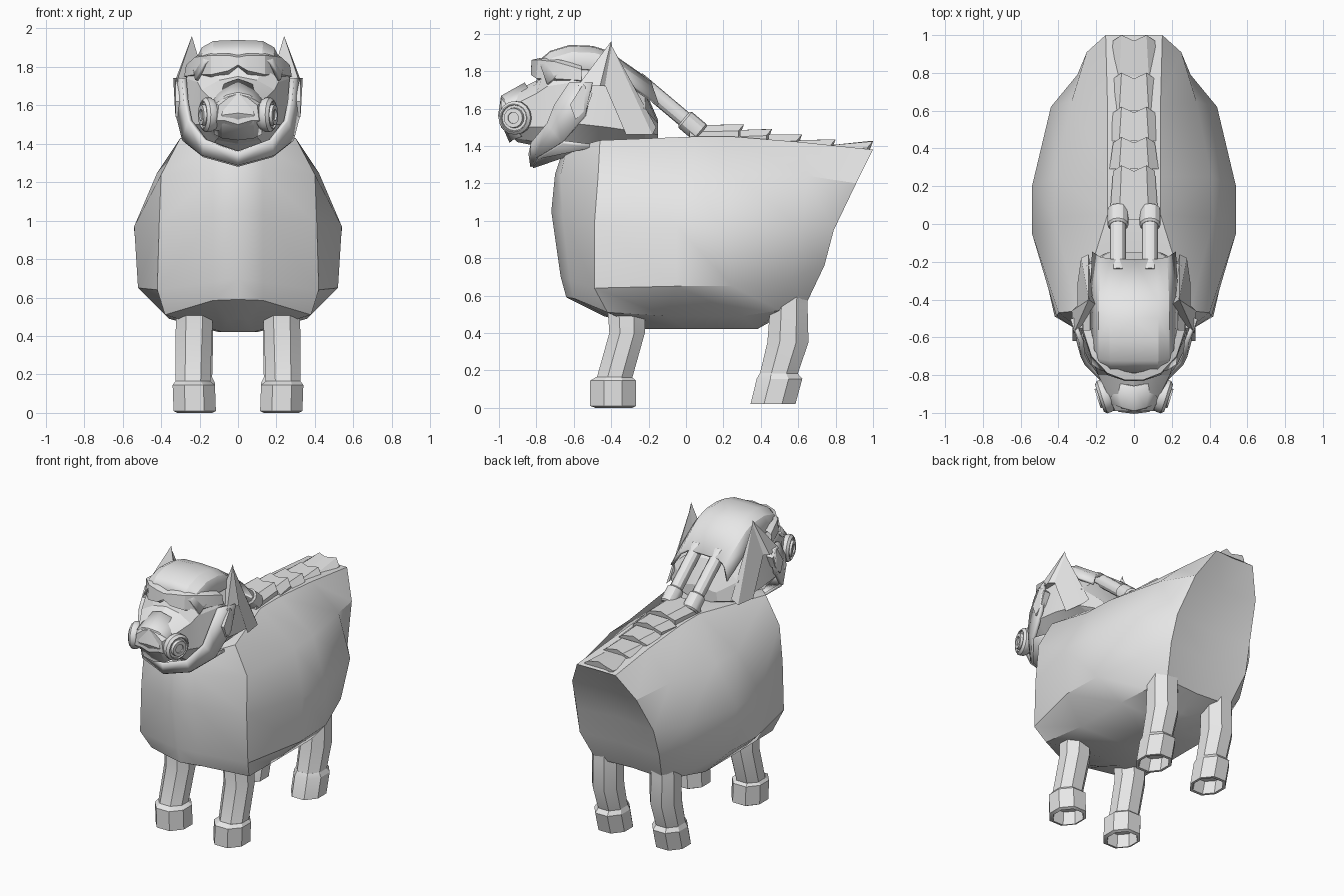
import bpy, bmesh, math
from mathutils import Vector, Matrix

grey = bpy.data.materials.new("light_grey")
grey.diffuse_color = (0.8, 0.8, 0.8, 1)


def make(name, verts, faces, angle=30, mirror=False, thick=0):
    me = bpy.data.meshes.new(name)
    bm = bmesh.new()
    vs = [bm.verts.new(v) for v in verts]
    for f in faces:
        bm.faces.new([vs[i] for i in f])
    bmesh.ops.remove_doubles(bm, verts=bm.verts, dist=1e-4)
    bmesh.ops.recalc_face_normals(bm, faces=bm.faces)
    bm.to_mesh(me)
    bm.free()
    ob = bpy.data.objects.new(name, me)
    bpy.context.collection.objects.link(ob)
    me.materials.append(grey)
    if mirror:
        m = ob.modifiers.new("mirror", 'MIRROR')
        m.use_clip = True
    if thick:
        s = ob.modifiers.new("thickness", 'SOLIDIFY')
        s.thickness = thick
        s.offset = 0
    bpy.context.view_layer.objects.active = ob
    ob.select_set(True)
    if angle:
        bpy.ops.object.shade_smooth_by_angle(angle=math.radians(angle))
    ob.select_set(False)
    return ob


def loft(name, rings, closed=True, caps=True, **kw):
    """Skin a list of equally long point rows."""
    n = len(rings[0])
    verts = [p for r in rings for p in r]
    faces = []
    for a in range(len(rings) - 1):
        for i in range(n if closed else n - 1):
            j = (i + 1) % n
            faces.append((a*n + i, a*n + j, a*n + n + j, a*n + n + i))
    if caps and closed:
        faces += [tuple(range(n)), tuple(range(len(verts) - n, len(verts)))]
    return make(name, verts, faces, **kw)


def lathe(name, profile, base, axis, seg=16, **kw):
    """Spin (radius, height) pairs round an axis."""
    rot = Vector(axis).to_track_quat('Z', 'Y')
    rings = [[Vector(base) + rot @ Vector((r*math.cos(t), r*math.sin(t), h))
              for t in (2*math.pi*i/seg for i in range(seg))] for r, h in profile]
    return loft(name, rings, **kw)


# body: rows run from the chest ridge round the flank to the rump, top to belly
row_top = [(0, -.66, 1.37), (.13, -.64, 1.38), (.30, -.46, 1.43), (.14, .05, 1.45),
           (.14, .25, 1.45), (.14, .62, 1.42), (.15, 1.0, 1.38), (0, .99, 1.38)]
row_shoulder = [(0, -.70, 1.25), (.13, -.67, 1.25), (.40, -.47, 1.24), (.42, .03, 1.25),
                (.41, .25, 1.25), (.33, .65, 1.24), (.25, .91, 1.2), (0, .88, 1.19)]
row_flank = [(0, -.72, 1.05), (.13, -.66, 1.03), (.41, -.49, .98), (.54, -.05, .97),
             (.54, .2, .95), (.44, .62, .96), (.30, .79, .95), (0, .75, .95)]
row_low = [(0, -.67, .70), (.13, -.62, .68), (.42, -.49, .64), (.52, -.05, .65),
           (.51, .25, .65), (.41, .56, .69), (.31, .74, .76), (0, .72, .76)]
row_edge = [(0, -.64, .59), (.13, -.60, .585), (.38, -.42, .51), (.36, -.1, .49),
            (.36, .3, .49), (.31, .5, .52), (.26, .64, .55), (0, .62, .55)]
row_belly = [(0, -.44, .49), (.05, -.4, .48), (.08, -.22, .42), (.1, 0, .42),
             (.1, .2, .42), (.08, .38, .42), (.05, .47, .47), (0, .53, .5)]


def centre(row):
    return [(0, y, z) for x, y, z in row]


loft("body", [centre(row_top), row_top, row_shoulder, row_flank, row_low, row_edge,
              row_belly, centre(row_belly)], closed=False, mirror=True, angle=32)

# head and neck: y, top z, top width, temple width and z, cheek width and z, bottom z
head = [(-.15, 1.54, .10, .13, 1.52, .14, 1.46, 1.42),
        (-.22, 1.70, .16, .25, 1.60, .27, 1.47, 1.41),
        (-.42, 1.88, .17, .27, 1.75, .30, 1.50, 1.40),
        (-.60, 1.91, .17, .27, 1.74, .30, 1.52, 1.36),
        (-.74, 1.87, .15, .21, 1.72, .23, 1.50, 1.36),
        (-.80, 1.75, .10, .19, 1.68, .19, 1.50, 1.40),
        (-.90, 1.70, .08, .14, 1.63, .15, 1.50, 1.42),
        (-.99, 1.66, .05, .10, 1.60, .11, 1.52, 1.50)]
rings = []
for y, zt, wt, wm, zm, wl, zl, zb in head:
    half = [(wt, y, zt - .02), (wm, y, zm), (wl, y, zl), (wl*.6, y, zb + .02)]
    rings.append([(0, y, zt)] + half + [(0, y, zb)] +
                 [(-a, b, c) for a, b, c in reversed(half)])
loft("head", rings, angle=20)

# helmet cap with a brow peak
cap = [(-.19, 1.74, .17), (-.42, 1.90, .18), (-.50, 1.925, .18), (-.62, 1.93, .18),
       (-.72, 1.90, .18), (-.78, 1.85, .17)]
rows = []
for y, z, w in cap:
    rows.append([(0, y, z), (w*.7, y, z - .005), (w, y + .01, z - .035),
                 (w + .045, y + .04, z - .12)])
loft("helmet_cap", rows, closed=False, mirror=True, thick=.02, angle=25)

# goggles: a frame band and a nose notch
goggles = [[(0, -.79, 1.86), (0, -.825, 1.85), (0, -.83, 1.81), (0, -.79, 1.80)],
           [(.05, -.78, 1.87), (.05, -.825, 1.86), (.05, -.83, 1.78), (.05, -.79, 1.76)],
           [(.14, -.75, 1.87), (.14, -.79, 1.86), (.14, -.80, 1.76), (.14, -.76, 1.74)],
           [(.21, -.67, 1.86), (.225, -.70, 1.85), (.225, -.71, 1.76), (.21, -.68, 1.74)],
           [(.22, -.56, 1.83), (.27, -.56, 1.81), (.28, -.56, 1.75), (.24, -.56, 1.73)]]
loft("goggles", goggles, closed=False, mirror=True, angle=25)

# jaw and cheek guard strap
guard = [[(0, -.82, 1.29), (0, -.83, 1.36)],
         [(.18, -.79, 1.34), (.17, -.82, 1.42)],
         [(.28, -.66, 1.42), (.25, -.74, 1.52)],
         [(.315, -.54, 1.56), (.27, -.70, 1.62)],
         [(.325, -.50, 1.74), (.28, -.62, 1.74)]]
loft("cheek_guard", guard, closed=False, mirror=True, thick=.025, angle=20)
loft("jaw_underside", [[a, (a[0]*.9, -.5, 1.40)] for a, b in guard[:3]],
     closed=False, mirror=True, thick=.02, angle=20)

# muzzle plate on the snout
loft("muzzle_plate", [[(0, -.86, 1.735), (.09, -.84, 1.70), (.17, -.82, 1.63)],
                      [(0, -.985, 1.665), (.06, -.97, 1.65), (.12, -.95, 1.61)],
                      [(0, -1.0, 1.56), (.08, -.99, 1.55), (.12, -.95, 1.54)],
                      [(0, -.94, 1.42), (.08, -.93, 1.43), (.12, -.88, 1.45)]],
     closed=False, mirror=True, thick=.01, angle=20)

# ears, with a long blade running down the back of the neck
make("ears", [(.24, -.40, 1.96), (.18, -.44, 1.76), (.32, -.58, 1.72), (.33, -.46, 1.72),
              (.22, -.36, 1.72)],
     [(0, 1, 2), (0, 2, 3), (0, 3, 4), (0, 4, 1), (1, 2, 3, 4)], mirror=True, angle=0)
make("neck_blades", [(.24, -.40, 1.94), (.30, -.44, 1.74), (.28, -.18, 1.46),
                     (.24, -.16, 1.50), (.21, -.37, 1.74), (.30, -.32, 1.46)],
     [(0, 1, 5, 2), (0, 2, 3), (0, 3, 4), (0, 4, 1), (1, 4, 3, 2, 5)],
     mirror=True, angle=0)

# temple blocks under the ears
loft("temple_blocks", [[(x, -.62, 1.62), (x, -.55, 1.73), (x, -.50, 1.68),
                        (x, -.53, 1.60), (x, -.59, 1.54)] for x in (.26, .325)],
     mirror=True, angle=0)

# breathing filters and neck hoses on both sides
filter_profile = [(.06, -.05), (.08, -.03), (.09, -.01), (.09, .015), (.075, .03),
                  (.07, .03), (.068, .02), (.055, .02), (.052, .04), (.03, .04), (.03, .03)]
for side, s in (("left", 1), ("right", -1)):
    lathe("filter_" + side, filter_profile, (s*.155, -.912, 1.55), (s*.95, -.31, 0))
    start = Vector((s*.085, -.26, 1.755))
    d = Vector((0, .32, -.27))
    lathe("hose_" + side, [(.043, 0), (.043, d.length)], start, d, seg=12)
    lathe("hose_collar_" + side, [(.045, -.01), (.056, 0), (.056, .10), (.045, .11)],
          start + d*.8, d, seg=12)

# overlapping chevron plates along the spine
edges = [(.04, 1.50), (.31, 1.475), (.46, 1.45), (.62, 1.42), (.80, 1.395), (1.0, 1.385)]
for i in range(5):
    (y0, z0), (y1, z1) = edges[i], edges[i + 1]
    w = .13
    rings = []
    for y, z, notch, ww in ((y0 - .02, z0, 0, w), (y1, z1 + .03, .03, w*.85)):
        top = [(-ww, y - notch, z - .025), (-ww*.6, y, z + .01), (0, y - notch, z + .01),
               (ww*.6, y, z + .01), (ww, y - notch, z - .025)]
        rings.append(top + [(ww, y - notch, z - .07), (-ww, y - notch, z - .07)])
    loft("spine_plate_%d" % (i + 1), rings, angle=0)


# legs: z, centre y, half depth, centre x, half width; hooves are hollow underneath
def leg(name, levels):
    rings = []
    for z, cy, d, cx, w in levels:
        rings.append([(cx + w*a, cy + d*b, z) for a, b in
                      ((1, .4), (.45, 1), (-.45, 1), (-1, .4),
                       (-1, -.4), (-.45, -1), (.45, -1), (1, -.4))])
    loft(name, rings, mirror=True, angle=25)


leg("front_legs", [(.64, -.32, .09, .225, .09), (.55, -.32, .10, .225, .095),
                   (.40, -.315, .095, .23, .095), (.15, -.385, .095, .235, .09)])
leg("front_hooves", [(.165, -.385, .095, .235, .09), (.145, -.39, .122, .23, .11),
                     (.01, -.39, .122, .225, .11), (.0, -.385, .10, .225, .09),
                     (.09, -.385, .09, .225, .085)])
leg("hind_legs", [(.66, .56, .09, .225, .09), (.54, .55, .10, .225, .095),
                  (.35, .545, .11, .225, .095), (.16, .49, .10, .225, .09)])
leg("hind_hooves", [(.185, .495, .10, .225, .09), (.155, .50, .122, .225, .105),
                    (.02, .465, .12, .225, .105), (.02, .465, .10, .225, .088),
                    (.10, .48, .09, .225, .085)])
